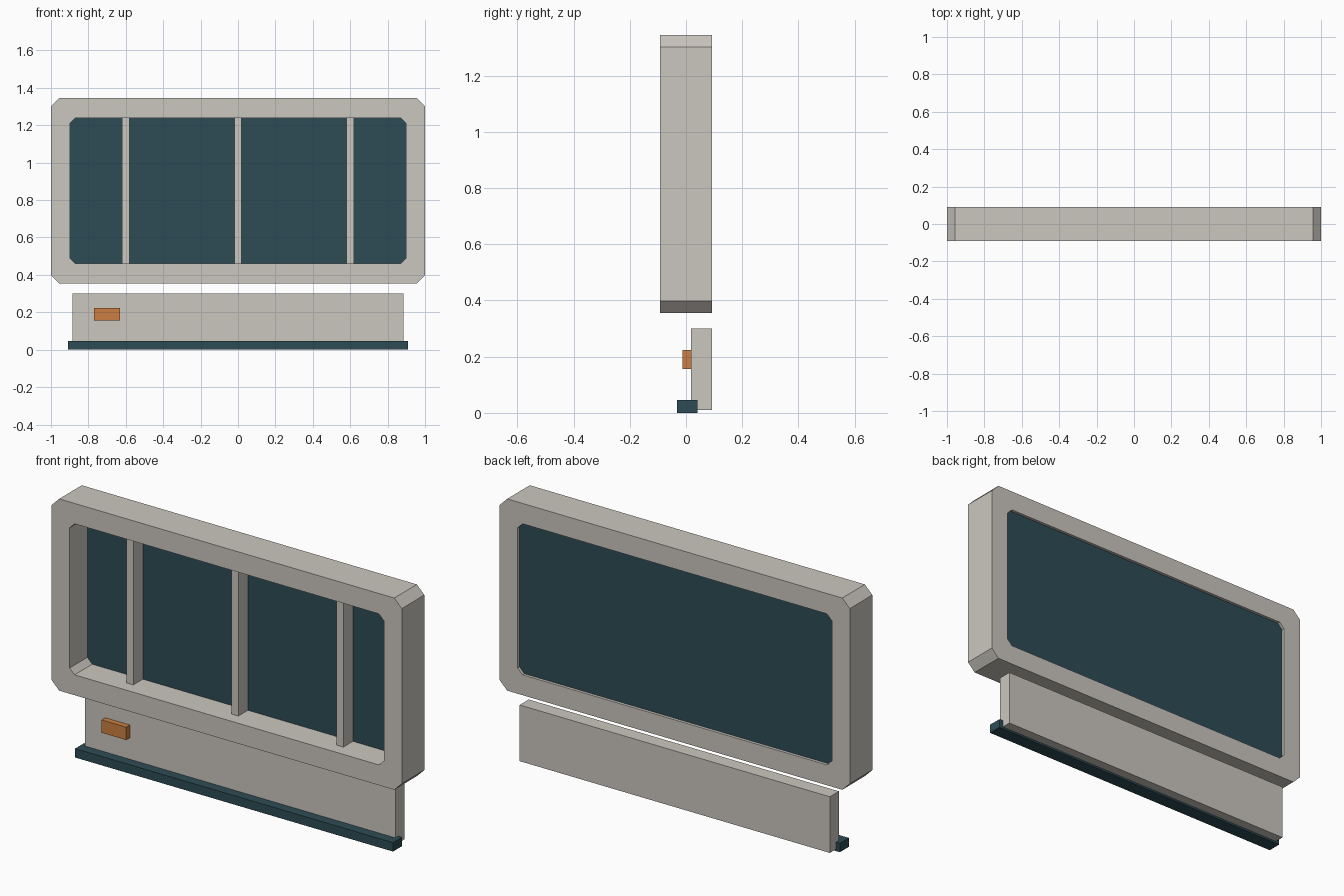
import bpy
import bmesh

default = bpy.data.objects.get("Cube")
if default:
    bpy.data.objects.remove(default, do_unlink=True)


def material(name, r, g, b):
    mat = bpy.data.materials.new(name)
    mat.use_nodes = True
    mat.diffuse_color = (r, g, b, 1)
    mat.node_tree.nodes["Principled BSDF"].inputs["Base Color"].default_value = (r, g, b, 1)
    return mat


cream = material("warm grey", 0.60, 0.57, 0.52)
teal = material("dark teal", 0.027, 0.071, 0.09)
orange = material("orange", 0.60, 0.212, 0.052)


def finish(name, bm, mat):
    bmesh.ops.recalc_face_normals(bm, faces=bm.faces)
    mesh = bpy.data.meshes.new(name)
    bm.to_mesh(mesh)
    bm.free()
    mesh.materials.append(mat)
    obj = bpy.data.objects.new(name, mesh)
    bpy.context.collection.objects.link(obj)
    return obj


def box(name, xs, ys, zs, mat):
    bm = bmesh.new()
    bmesh.ops.create_cube(bm, size=1)
    for v in bm.verts:
        v.co = [(a + b) / 2 + c * (b - a) for c, (a, b) in zip(v.co, (xs, ys, zs))]
    return finish(name, bm, mat)


def clipped_rect(bm, half_x, z0, z1, cut, y):
    """Ring of verts around a rectangle with chamfered corners."""
    x = half_x
    pts = [(x - cut, z0), (x, z0 + cut), (x, z1 - cut), (x - cut, z1)]
    pts += [(-px, pz) for px, pz in reversed(pts)]
    return [bm.verts.new((px, y, pz)) for px, pz in pts]


def bridge(bm, ring_a, ring_b):
    n = len(ring_a)
    for i in range(n):
        j = (i + 1) % n
        bm.faces.new((ring_a[i], ring_a[j], ring_b[j], ring_b[i]))


DEPTH = 0.092
OUTER = (1.0, 0.355, 1.345, 0.043)
INNER = (0.897, 0.46, 1.24, 0.028)

# Chamfered window frame
bm = bmesh.new()
rings = [clipped_rect(bm, *shape, y) for shape, y in
         ((OUTER, -DEPTH), (OUTER, DEPTH), (INNER, DEPTH), (INNER, -DEPTH))]
for k in range(4):
    bridge(bm, rings[k], rings[(k + 1) % 4])
finish("window_frame", bm, cream)

# Glass pane filling the opening near the back
bm = bmesh.new()
front = clipped_rect(bm, *INNER, 0.052)
back = clipped_rect(bm, *INNER, 0.077)
bridge(bm, front, back)
bm.faces.new(front)
bm.faces.new(back)
finish("glass_pane", bm, teal)

# Three upright glazing bars
for side, x in (("right", -0.6), ("centre", 0), ("left", 0.6)):
    box(side + "_glazing_bar", (x - 0.02, x + 0.02), (-0.026, 0.055), (0.46, 1.24), cream)

# Lower panel, base rail and indicator block
box("lower_panel", (-0.886, 0.886), (0.018, DEPTH), (0.01, 0.30), cream)
box("base_rail", (-0.908, 0.908), (-0.032, 0.041), (0, 0.046), teal)
box("indicator_block", (-0.77, -0.63), (-0.012, 0.018), (0.157, 0.223), orange)
